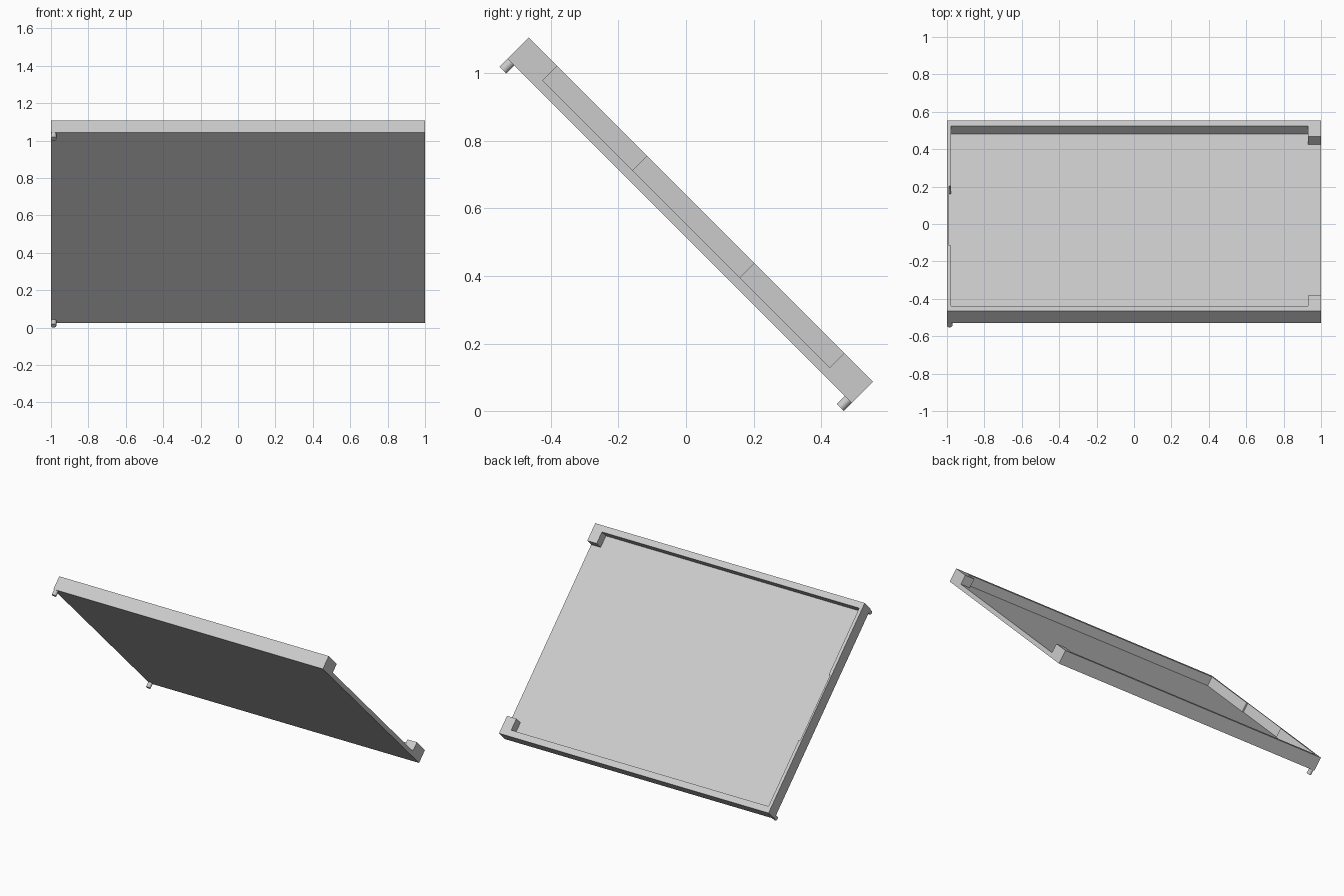
import bpy, bmesh
from math import radians
from mathutils import Matrix

if "Cube" in bpy.data.objects:
    bpy.data.objects.remove(bpy.data.objects["Cube"], do_unlink=True)

HALF_LENGTH, HEIGHT, FLOOR = 0.721, 0.0885, 0.0285
PEG_RADIUS, PEG_LENGTH = 0.0145, 0.034

# The tray is modelled flat, then leaned back by this transform
LEAN = Matrix.Translation((0, -0.019, 0.534)) @ Matrix.Rotation(radians(-45), 4, "X")

grey = bpy.data.materials.new("light_grey")
grey.use_nodes = True
colour = (0.6, 0.6, 0.6, 1)
grey.diffuse_color = colour
grey.node_tree.nodes["Principled BSDF"].inputs["Base Color"].default_value = colour


def make_object(name, bm):
    bmesh.ops.recalc_face_normals(bm, faces=bm.faces)
    mesh = bpy.data.meshes.new(name)
    bm.to_mesh(mesh)
    bm.free()
    mesh.materials.append(grey)
    obj = bpy.data.objects.new(name, mesh)
    obj.matrix_world = LEAN
    bpy.context.collection.objects.link(obj)
    return obj


def prism(name, outline, bottom, top):
    bm = bmesh.new()
    face = bm.faces.new([bm.verts.new((x, y, bottom)) for x, y in outline])
    moved = bmesh.ops.extrude_face_region(bm, geom=[face])["geom"]
    verts = [v for v in moved if isinstance(v, bmesh.types.BMVert)]
    bmesh.ops.translate(bm, verts=verts, vec=(0, 0, top - bottom))
    return make_object(name, bm)


# Solid tray body
tray = prism("tray", [(-1, -HALF_LENGTH), (1, -HALF_LENGTH), (1, HALF_LENGTH), (-1, HALF_LENGTH)],
             0, HEIGHT)

# Cavity: thin recess in one wall, open opposite side, blocks left at two corners
half = [(-0.989, 0.224), (-0.979, 0.224), (-0.979, 0.68), (0.93, 0.68), (0.93, 0.601), (1.1, 0.601)]
outline = half + [(x, -y) for x, y in reversed(half)]
cavity = prism("cavity_cutter", outline, FLOOR, HEIGHT + 0.1)
cavity.hide_render = True

cut = tray.modifiers.new("cavity", "BOOLEAN")
cut.operation = "DIFFERENCE"
cut.solver = "EXACT"
cut.object = cavity
bpy.context.view_layer.objects.active = tray
bpy.ops.object.modifier_apply(modifier=cut.name)
bpy.data.objects.remove(cavity, do_unlink=True)

# Hinge pegs under the two corners of the walled side
for name, side in (("upper_peg", -1), ("lower_peg", 1)):
    bm = bmesh.new()
    place = Matrix.Translation((-1 + PEG_RADIUS, side * (HALF_LENGTH - PEG_RADIUS), -PEG_LENGTH / 2))
    bmesh.ops.create_cone(bm, cap_ends=True, segments=24, radius1=PEG_RADIUS, radius2=PEG_RADIUS,
                          depth=PEG_LENGTH, matrix=place)
    peg = make_object(name, bm)
    bpy.ops.object.select_all(action="DESELECT")
    peg.select_set(True)
    bpy.context.view_layer.objects.active = peg
    bpy.ops.object.shade_smooth_by_angle(angle=radians(40))
